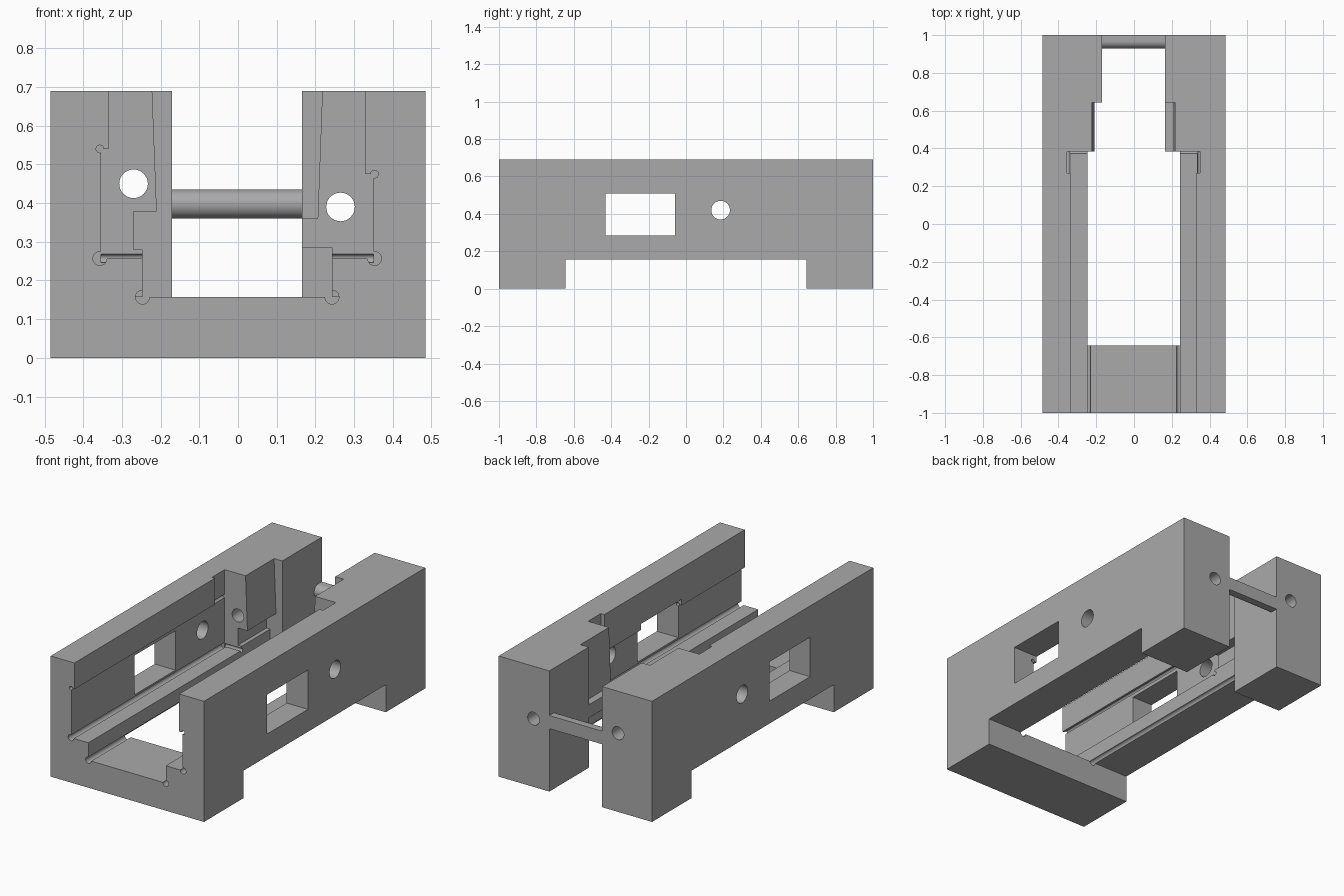
import bpy, bmesh, math
from mathutils import Matrix

if "Cube" in bpy.data.objects:
    bpy.data.objects.remove(bpy.data.objects["Cube"])

grey = bpy.data.materials.new("machined grey")
grey.diffuse_color = (0.4, 0.4, 0.4, 1)
grey.use_nodes = True
grey.node_tree.nodes["Principled BSDF"].inputs["Base Color"].default_value = grey.diffuse_color


def prism(name, pts, y0, y1):
    """Extrude an (x, z) outline along y."""
    bm = bmesh.new()
    face = bm.faces.new([bm.verts.new((x, y0, z)) for x, z in pts])
    ext = bmesh.ops.extrude_face_region(bm, geom=[face])["geom"]
    for v in ext:
        if isinstance(v, bmesh.types.BMVert):
            v.co.y = y1
    bmesh.ops.recalc_face_normals(bm, faces=bm.faces[:])
    me = bpy.data.meshes.new(name)
    bm.to_mesh(me)
    bm.free()
    ob = bpy.data.objects.new(name, me)
    bpy.context.collection.objects.link(ob)
    me.materials.append(grey)
    return ob


def box(name, x0, x1, y0, y1, z0, z1):
    return prism(name, [(x0, z0), (x1, z0), (x1, z1), (x0, z1)], y0, y1)


def rod(name, axis, a, b, r, t0, t1, n=32):
    """Cylinder along an axis; a, b are the two other coordinates in order."""
    pts = [(r * math.cos(2 * math.pi * i / n), r * math.sin(2 * math.pi * i / n)) for i in range(n)]
    ob = prism(name, pts, t0, t1)
    if axis == 'y':
        m = Matrix.Translation((a, 0, b))
    elif axis == 'x':
        m = Matrix.Translation((0, a, b)) @ Matrix.Rotation(-math.pi / 2, 4, 'Z')
    else:
        m = Matrix.Translation((a, b, 0)) @ Matrix.Rotation(math.pi / 2, 4, 'X')
    ob.data.transform(m)
    return ob


STEP, BACK = 0.385, 0.643   # end of the wide channel, end of the inner pocket
body = box("body", -0.485, 0.485, -1, 1, 0, 0.69)
cutters = [
    # underside relief leaving the feet
    box("underside", -0.6, 0.6, -BACK, BACK, -0.1, 0.157),
    # wide stepped channel
    prism("channel", [(-0.335, 0.8), (-0.335, 0.54), (-0.354, 0.54), (-0.354, 0.257),
                      (-0.247, 0.257), (-0.247, 0.157), (0.243, 0.157), (0.243, 0.257),
                      (0.35, 0.257), (0.35, 0.475), (0.328, 0.475), (0.328, 0.8)], -1.1, STEP),
    box("bottom_opening", -0.247, 0.243, -BACK, STEP + 0.005, -0.1, 0.2),
    # inner pocket with slanted sides
    prism("pocket", [(-0.226, 0.8), (-0.21, 0.378), (-0.27, 0.378), (-0.27, 0.28),
                     (-0.247, 0.28), (-0.247, 0.1), (0.243, 0.1), (0.243, 0.285),
                     (0.165, 0.285), (0.165, 0.36), (0.206, 0.36), (0.222, 0.8)],
          STEP - 0.01, BACK),
    # narrow rear slot
    box("rear_slot", -0.17, 0.165, 0.3, 1.1, -0.1, 0.8),
    # side windows and cross hole
    box("window", -0.6, 0.6, -0.43, -0.06, 0.285, 0.51),
    rod("cross_hole", 'x', 0.185, 0.42, 0.05, -0.6, 0.6),
    # lengthwise holes
    rod("left_hole", 'y', -0.27, 0.45, 0.037, 0.3, 1.1),
    rod("right_hole", 'y', 0.265, 0.39, 0.037, 0.3, 1.1),
]
# corner reliefs on each side: wall x, ledge inner x, undercut top z
for wall, inner, top in ((-0.354, -0.247, 0.54), (0.35, 0.243, 0.475)):
    s = 1 if wall > 0 else -1
    cutters += [
        rod("floor_relief", 'y', inner, 0.157, 0.018, -1.1, BACK - 0.01, 20),
        rod("ledge_relief", 'y', wall + s * 0.003, 0.257, 0.018, -1.1, STEP, 20),
        rod("undercut_relief", 'y', wall + s * 0.003, top, 0.01, -1.1, STEP, 16),
        rod("end_relief", 'x', STEP, 0.257, 0.011, min(wall, inner), max(wall, inner), 16),
        rod("corner_relief", 'z', wall + s * 0.004, STEP, 0.018, -0.8, -0.257, 20),
        rod("slot_relief", 'z', wall + s * 0.001, 0.27, 0.01, -0.8, -0.257, 16),
        box("top_slot", min(wall, s * 0.3), max(wall, s * 0.3), 0.27, STEP, 0.26, 0.8),
        rod("pocket_relief", 'z', s * 0.218, BACK, 0.018, -0.8, -0.46, 20),
    ]

for c in cutters:
    c.hide_render = True
    m = body.modifiers.new(c.name, 'BOOLEAN')
    m.operation = 'DIFFERENCE'
    m.solver = 'EXACT'
    m.object = c
    bpy.context.view_layer.objects.active = body
    bpy.ops.object.modifier_apply(modifier=m.name)
for c in cutters:
    bpy.data.objects.remove(c)

# rear cross bar: rounded front, flat back
r = 0.0375
bar = [(1.0, 0.3975 - r)]
bar += [(0.9675 - r * math.cos(t), 0.3975 + r * math.sin(t))
        for t in (math.pi * (i / 16 - 0.5) for i in range(17))]
bar += [(1.0, 0.3975 + r)]
crossbar = prism("rear_crossbar", bar, -0.165, 0.17)
crossbar.data.transform(Matrix.Rotation(math.pi / 2, 4, 'Z') @ Matrix.Identity(4))

# smooth round faces, keep edges sharp
for ob in (body, crossbar):
    bpy.ops.object.select_all(action='DESELECT')
    ob.select_set(True)
    bpy.context.view_layer.objects.active = ob
    bpy.ops.object.shade_smooth_by_angle(angle=math.radians(30))
